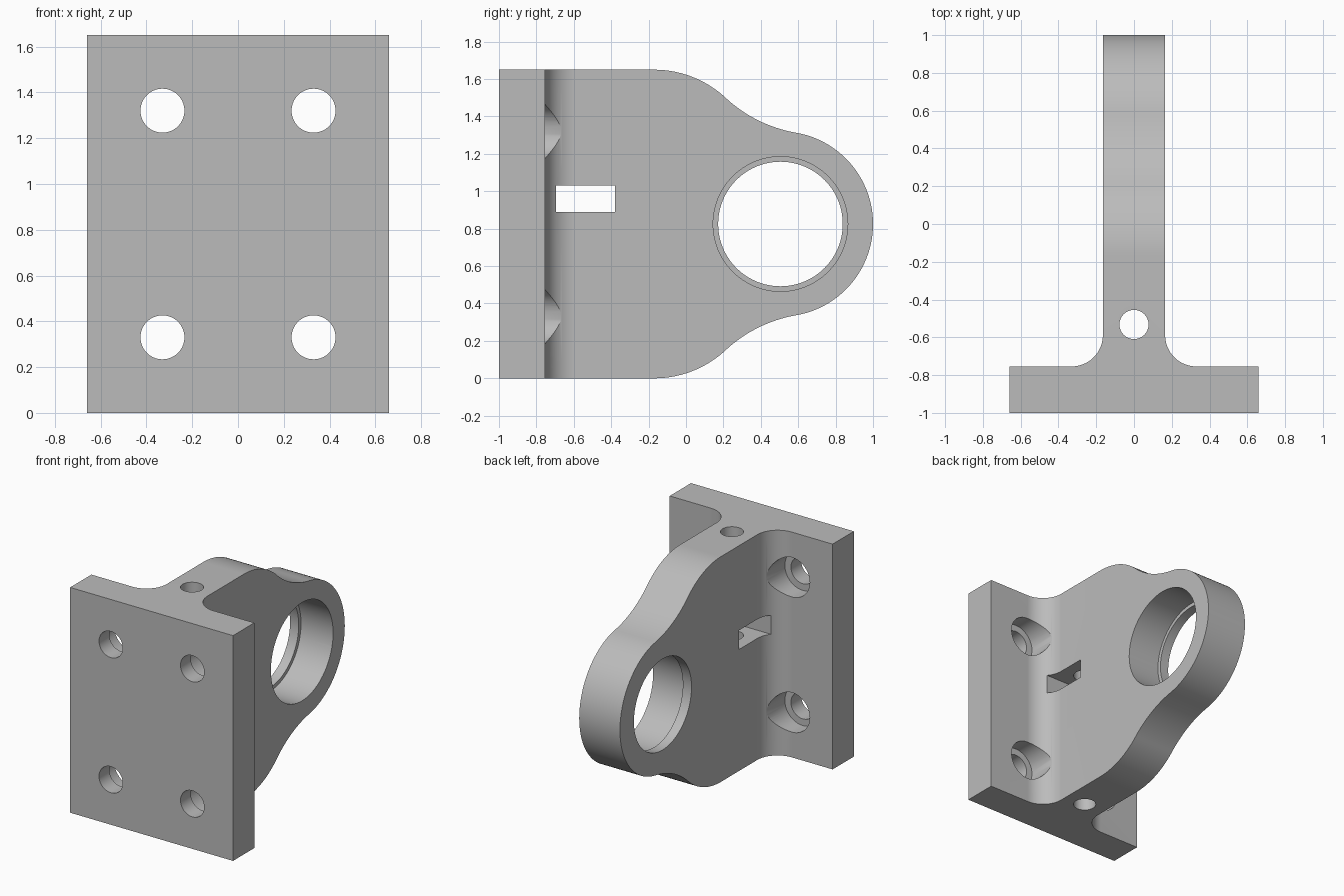
import bpy, bmesh
from math import sin, cos, pi, atan2
from mathutils import Vector, Matrix

cube = bpy.data.objects.get("Cube")
if cube:
    bpy.data.objects.remove(cube)

H = 1.65                       # bracket height
MID = H / 2
WEB = 0.165                    # half thickness of the web, also the root fillet radius
PLATE_BACK = -0.754

steel = bpy.data.materials.new("light_grey_metal")
steel.use_nodes = True
grey = (0.5, 0.5, 0.5, 1)
steel.diffuse_color = grey
steel.node_tree.nodes["Principled BSDF"].inputs["Base Color"].default_value = grey


def arc(c, r, a0, a1, n):
    return [(c[0] + r * cos(a0 + (a1 - a0) * i / n),
             c[1] + r * sin(a0 + (a1 - a0) * i / n)) for i in range(n + 1)]


def prism(name, outline, axis, lo, hi):
    """Extrude a closed outline: (x, y) along z, (y, z) along x, or (x, z) along y."""
    place = {"z": lambda u, v, w: (u, v, w),
             "x": lambda u, v, w: (w, u, v),
             "y": lambda u, v, w: (u, w, v)}[axis]
    bm = bmesh.new()
    face = bm.faces.new([bm.verts.new(place(u, v, lo)) for u, v in outline])
    top = bmesh.ops.extrude_face_region(bm, geom=[face])["geom"]
    bmesh.ops.translate(bm, vec=place(0, 0, hi - lo),
                        verts=[g for g in top if isinstance(g, bmesh.types.BMVert)])
    bmesh.ops.recalc_face_normals(bm, faces=bm.faces)
    mesh = bpy.data.meshes.new(name)
    bm.to_mesh(mesh)
    bm.free()
    mesh.materials.append(steel)
    obj = bpy.data.objects.new(name, mesh)
    bpy.context.collection.objects.link(obj)
    return obj


def rod(name, c, r, axis, lo, hi, n=64):
    return prism(name, arc(c, r, 0, 2 * pi, n)[:-1], axis, lo, hi)


def combine(body, tool, operation="DIFFERENCE"):
    """Apply one boolean and remove its tool."""
    mod = body.modifiers.new(tool.name, "BOOLEAN")
    mod.operation, mod.object, mod.solver = operation, tool, "EXACT"
    bpy.context.view_layer.update()
    graph = bpy.context.evaluated_depsgraph_get()
    mesh = bpy.data.meshes.new_from_object(body.evaluated_get(graph))
    body.modifiers.clear()
    body.data = mesh
    bpy.data.objects.remove(tool)


# T-shaped plan: flange plate, root fillets and web
half = [(0.66, -1), (0.66, PLATE_BACK)]
half += arc((2 * WEB, PLATE_BACK + WEB), WEB, 1.5 * pi, pi, 20) + [(WEB, 1.1)]
plan = half + [(-x, y) for x, y in reversed(half)]
bracket = prism("bracket_body", plan, "z", -0.1, H + 0.1)

# Side outline: shoulder arc, hollow arc and round eye, all tangent
eye, eye_r = Vector((0.505, MID)), 0.495
shoulder_r = 0.56
shoulder = Vector((-0.17, H - shoulder_r))
u = Vector((0.17, 0.985)).normalized()
d, k = eye - shoulder, shoulder_r - eye_r
hollow_dist = (d.length_squared - k * k) / (2 * (k - d.dot(u)))
hollow = eye + u * hollow_dist
to_hollow = hollow - shoulder
a, b = atan2(to_hollow.y, to_hollow.x), atan2(u.y, u.x)
upper = [(-1.2, H)] + arc(shoulder, shoulder_r, pi / 2, a, 20)
upper += arc(hollow, hollow_dist - eye_r, a - pi, b - pi, 20)[1:]
upper += arc(eye, eye_r, b, 0, 32)[1:]
side = upper + [(y, H - z) for y, z in reversed(upper[:-1])]
combine(bracket, prism("side_outline", side, "x", -0.8, 0.8), "INTERSECT")

# Stepped bearing bore with a thin lip on one side
combine(bracket, rod("bore", eye, 0.333, "x", -0.4, 0.4, 96))
combine(bracket, rod("bore_recess", eye, 0.36, "x", -0.095, 0.4, 96))

# Counterbored bolt holes
for x in (-0.33, 0.33):
    for z in (MID - 0.495, MID + 0.495):
        combine(bracket, rod("bolt_hole", (x, z), 0.096, "y", -1.2, -0.5))
        combine(bracket, rod("counterbore", (x, z), 0.145, "y", -0.88, -0.4))

# Vertical pin hole and cross slot in the web
combine(bracket, rod("pin_hole", (0, -0.532), 0.077, "z", -0.2, H + 0.2))
slot = [(-0.695, 0.89), (-0.38, 0.89), (-0.38, 1.03), (-0.695, 1.03)]
combine(bracket, prism("cross_slot", slot, "x", -0.5, 0.5))

# Smooth curved walls, keep crisp edges
bpy.ops.object.select_all(action="DESELECT")
bracket.select_set(True)
bpy.context.view_layer.objects.active = bracket
bpy.ops.object.shade_smooth_by_angle()
